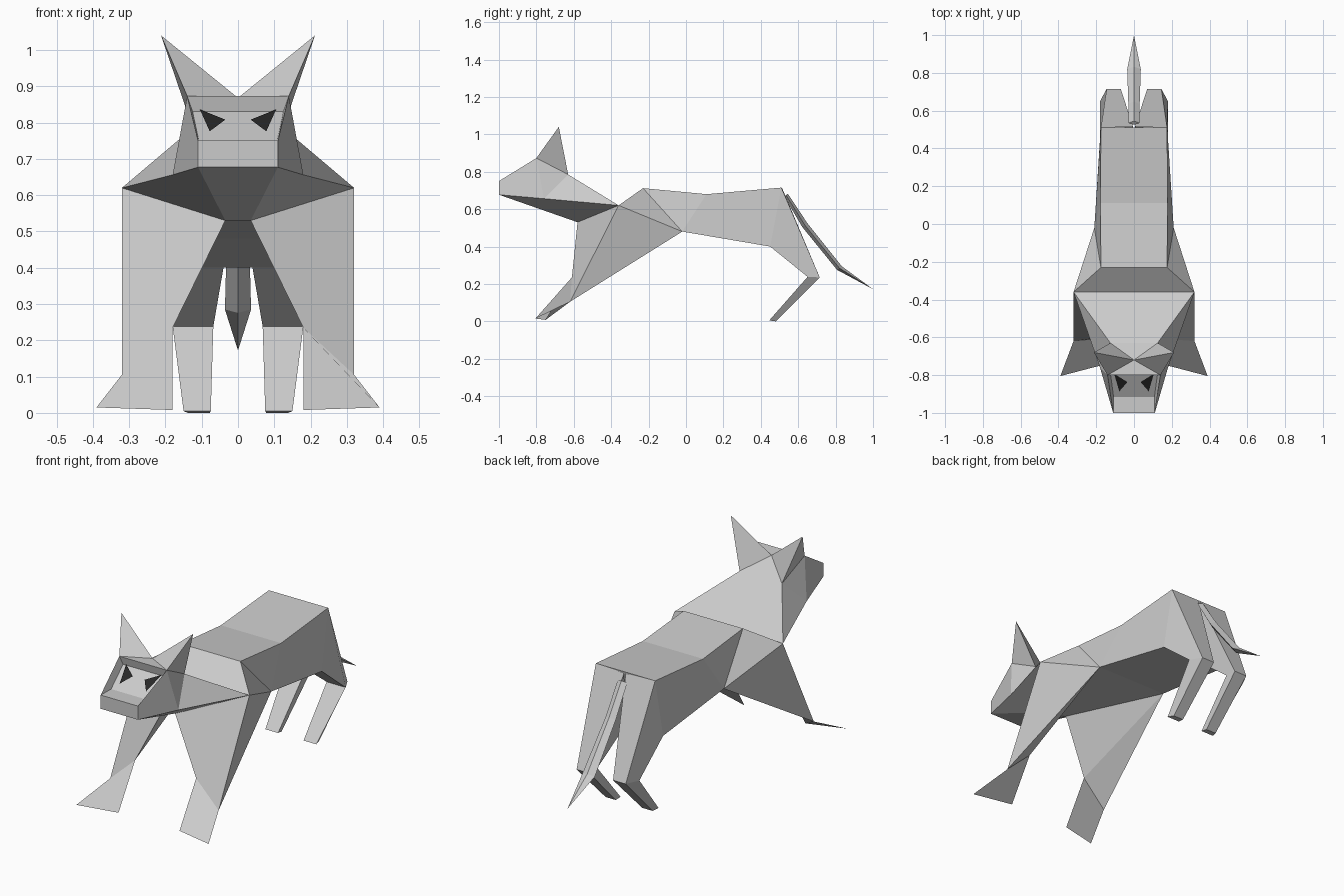
import bpy, bmesh
from mathutils import Vector

if "Cube" in bpy.data.objects:
    bpy.data.objects.remove(bpy.data.objects["Cube"])


def build(name, pts, faces, mirror=True):
    """Mesh from named points; 'a-' is the x-mirrored twin of 'a'."""
    bm = bmesh.new()
    made, done = {}, set()

    def vert(key):
        x, y, z = pts[key.rstrip("-")]
        co = (-x if key.endswith("-") else x, y, z)
        if co[0] == 0:
            co = (0.0, y, z)
        if co not in made:
            made[co] = bm.verts.new(co)
        return made[co]

    def flip(key):
        return key[:-1] if key.endswith("-") else key + "-"

    for f in faces:
        keys = f.split()
        for ks in ([keys, [flip(k) for k in reversed(keys)]] if mirror else [keys]):
            vs = list(dict.fromkeys(vert(k) for k in ks))
            if frozenset(vs) not in done:
                done.add(frozenset(vs))
                bm.faces.new(vs)
    bmesh.ops.recalc_face_normals(bm, faces=bm.faces[:])
    me = bpy.data.meshes.new(name)
    bm.to_mesh(me)
    bm.free()
    ob = bpy.data.objects.new(name, me)
    bpy.context.collection.objects.link(ob)
    return ob


# Points shared by torso, neck and legs
P = {
    "shoulder": (0.32, -0.36, 0.62), "chest": (0.035, -0.58, 0.53),
    "flank": (0.21, -0.02, 0.48), "rump": (0.175, 0.51, 0.715),
    "groin": (0.18, 0.45, 0.40),
}

# Torso
build("torso", {**P, "withers": (0.175, -0.23, 0.712), "loin": (0.178, 0.11, 0.68)}, [
    "shoulder withers withers- shoulder-",
    "withers loin loin- withers-",
    "loin rump rump- loin-",
    "shoulder flank withers", "withers flank loin",
    "loin flank groin rump",
    "flank flank- groin- groin", "rump rump- groin- groin",
    "chest chest- flank- flank", "shoulder chest flank",
    "shoulder shoulder- chest- chest",
])

# Head with neck, recessed face and ears
build("head", {
    **P, "chin": (0.11, -1.0, 0.677), "nose": (0.11, -1.0, 0.75),
    "bridge": (0.108, -0.915, 0.75), "lid": (0.125, -0.79, 0.83),
    "brow": (0.14, -0.80, 0.873), "nape": (0.125, -0.63, 0.785),
    "jaw": (0.18, -0.76, 0.656), "crown": (0, -0.72, 0.868),
    "ear": (0.212, -0.68, 1.04),
}, [
    "chin chin- nose- nose", "nose nose- bridge- bridge",
    "bridge bridge- lid- lid", "lid lid- brow- brow",
    "nose bridge lid brow", "chin nose brow jaw",
    "jaw brow nape", "jaw nape shoulder",
    "brow brow- crown", "crown nape nape-",
    "nape nape- shoulder- shoulder",
    "brow ear crown", "brow nape ear", "nape crown ear",
    "chin chin- chest- chest", "chin jaw shoulder chest",
    "shoulder shoulder- chest- chest",
])

# Front legs with flat splayed paws
build("front_legs", {
    **P, "wrist_in": (0.18, -0.61, 0.235), "wrist_out": (0.32, -0.62, 0.105),
    "toe_out": (0.39, -0.805, 0.015), "toe_in": (0.18, -0.75, 0.008),
}, [
    "shoulder wrist_out flank", "shoulder chest wrist_in wrist_out",
    "chest flank wrist_in", "flank wrist_out wrist_in",
    "wrist_in wrist_out toe_out toe_in",
])

# Hind legs
build("hind_legs", {
    **P, "rump_in": (0.005, 0.515, 0.71), "groin_in": (0.04, 0.45, 0.40),
    "k1": (0.18, 0.65, 0.238), "k2": (0.145, 0.715, 0.235),
    "k3": (0.07, 0.715, 0.235), "k4": (0.068, 0.65, 0.238),
    "f1": (0.15, 0.445, 0.005), "f2": (0.138, 0.48, 0.0),
    "f3": (0.078, 0.48, 0.0), "f4": (0.075, 0.445, 0.005),
}, [
    "rump groin k1 k2", "rump rump_in k3 k2",
    "rump_in groin_in k4 k3", "groin groin_in k4 k1",
    "k1 k2 f2 f1", "k2 k3 f3 f2", "k3 k4 f4 f3", "k4 k1 f1 f4",
    "f1 f2 f3 f4",
])

# Tail: diamond section swept down to a point
path = [(0.535, 0.675, 0.028, 0.012), (0.635, 0.515, 0.03, 0.017), (0.82, 0.285, 0.036, 0.016)]
tp, tf = {"tip": (0, 1.0, 0.172)}, []
for i, (y, z, w, t) in enumerate(path):
    tp[f"s{i}"] = (w, y, z)
    tp[f"u{i}"] = (0, y + t * 0.8, z + t * 0.6)
    tp[f"d{i}"] = (0, y - t * 0.8, z - t * 0.6)
    for e in "ud":
        tf.append(f"s{i} s{i+1} {e}{i+1} {e}{i}" if i < 2 else f"s{i} tip {e}{i}")
tf.append("s0 u0 s0- d0")
build("tail", tp, tf)


# Eyes: dark slanted triangles on the face panel
def on_face(x, z):
    return (x, -0.915 + (z - 0.75) * 1.5625 - 0.006, z + 0.004)


eyes = build("eyes", {"a": on_face(0.105, 0.832), "b": on_face(0.035, 0.804),
                      "c": on_face(0.078, 0.772)}, ["a b c"])
mat = bpy.data.materials.new("dark")
mat.diffuse_color = (0.02, 0.02, 0.02, 1)
mat.use_nodes = True
mat.node_tree.nodes["Principled BSDF"].inputs["Base Color"].default_value = mat.diffuse_color
eyes.data.materials.append(mat)
